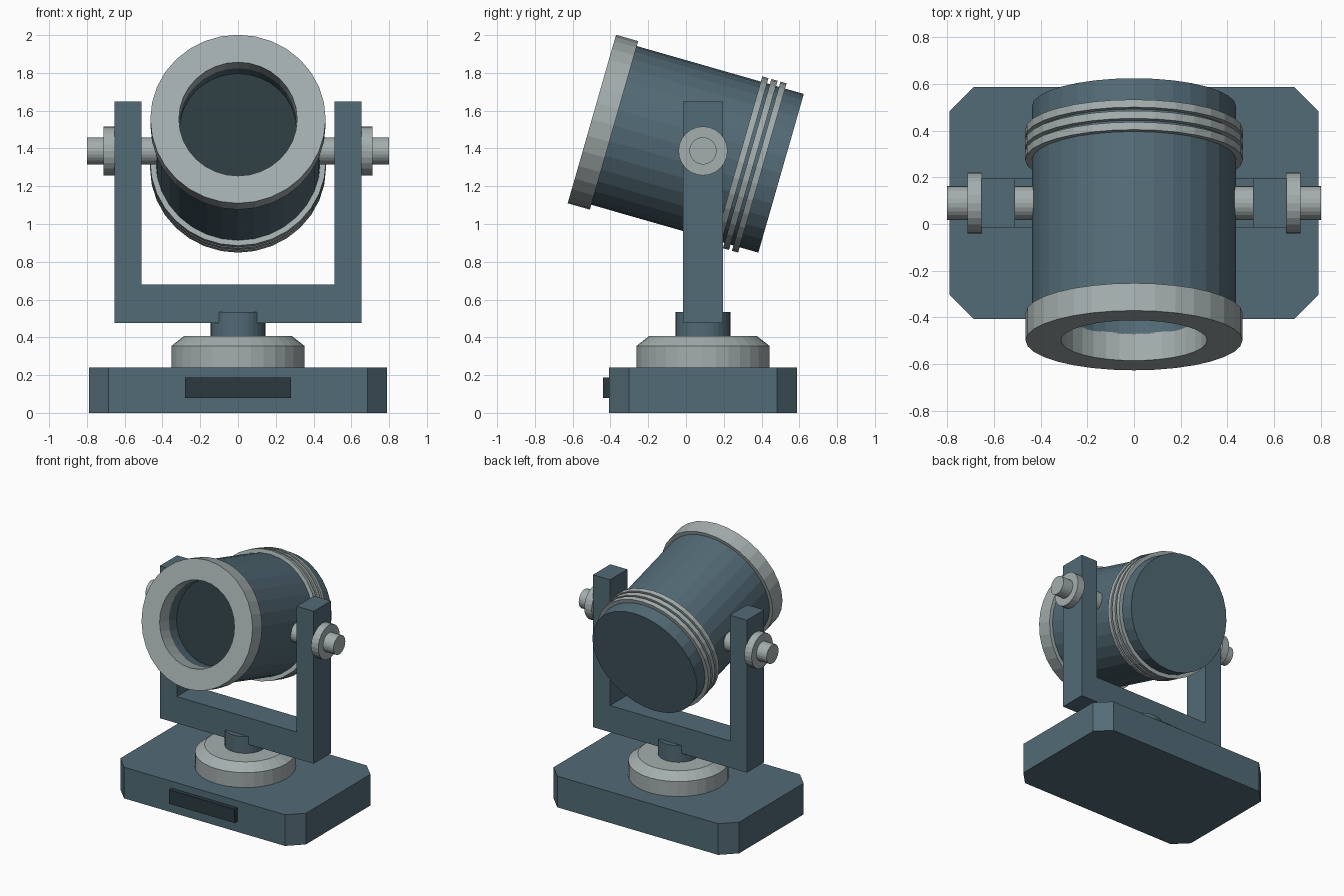
import bpy, bmesh
from math import cos, sin, pi, radians
from mathutils import Matrix

if "Cube" in bpy.data.objects:
    bpy.data.objects.remove(bpy.data.objects["Cube"])

CY = 0.09           # y of the turning axis
PIVOT_Z = 1.387     # height of the tilt axis
TILT = radians(16)


def material(name, rgb):
    m = bpy.data.materials.new(name)
    m.diffuse_color = (*rgb, 1)
    m.use_nodes = True
    m.node_tree.nodes["Principled BSDF"].inputs["Base Color"].default_value = m.diffuse_color
    return m


BLUE = material("blue_paint", (0.085, 0.145, 0.18))
GREY = material("grey_metal", (0.37, 0.42, 0.42))
DARK = material("dark_glass", (0.025, 0.042, 0.05))


def finish(name, bm, mat, matrix=Matrix()):
    bmesh.ops.recalc_face_normals(bm, faces=bm.faces)
    me = bpy.data.meshes.new(name)
    bm.to_mesh(me)
    bm.free()
    me.materials.append(mat)
    ob = bpy.data.objects.new(name, me)
    ob.matrix_world = matrix
    bpy.context.collection.objects.link(ob)
    return ob


def lathe(name, profile, mat, matrix, sides=32, closed=False):
    """Turn (radius, height) points about local z; capped unless closed."""
    bm = bmesh.new()
    rings = [[bm.verts.new((r * cos(2 * pi * i / sides), r * sin(2 * pi * i / sides), h))
              for i in range(sides)] for r, h in profile]
    pairs = list(zip(rings, rings[1:]))
    if closed:
        pairs.append((rings[-1], rings[0]))
    else:
        bm.faces.new(rings[0])
        bm.faces.new(rings[-1])
    for a, b in pairs:
        for i in range(sides):
            j = (i + 1) % sides
            bm.faces.new((a[i], a[j], b[j], b[i]))
    return finish(name, bm, mat, matrix)


def prism(name, outline, depth, mat, matrix):
    """Extrude a 2D outline along local z."""
    bm = bmesh.new()
    face = bm.faces.new([bm.verts.new((x, y, 0)) for x, y in outline])
    top = bmesh.ops.extrude_face_region(bm, geom=[face])["geom"]
    verts = [v for v in top if isinstance(v, bmesh.types.BMVert)]
    bmesh.ops.translate(bm, verts=verts, vec=(0, 0, depth))
    return finish(name, bm, mat, matrix)


def at(y=0, z=0):
    return Matrix.Translation((0, y, z))


UPRIGHT = Matrix.Rotation(pi / 2, 4, 'X')   # outline x,y -> x,z, extruded to -y

# Base with cut corners
X, Y, C = 0.79, 0.497, 0.105
base = [(X, C - Y), (X, Y - C), (X - C, Y), (C - X, Y),
        (-X, Y - C), (-X, C - Y), (C - X, -Y), (X - C, -Y)]
prism("base", base, 0.24, BLUE, at(CY))

# Front panel
panel = [(-0.28, 0.08), (0.28, 0.08), (0.28, 0.187), (-0.28, 0.187)]
prism("front_panel", panel, 0.05, DARK, at(-0.39) @ UPRIGHT)

# Turntable and post
lathe("turntable", [(0.352, 0.24), (0.352, 0.355), (0.285, 0.407)], GREY, at(CY))
lathe("post", [(0.145, 0.39), (0.145, 0.535)], BLUE, at(CY))

# U-shaped yoke
yoke = [(-0.655, 0.475), (0.655, 0.475), (0.655, 1.648), (0.51, 1.648),
        (0.51, 0.68), (-0.51, 0.68), (-0.51, 1.648), (-0.655, 1.648)]
prism("yoke", yoke, 0.21, BLUE, at(CY + 0.105) @ UPRIGHT)

# Tilt shafts and collars on both sides
for side, s in (("right", 1), ("left", -1)):
    m = at(CY, PIVOT_Z) @ Matrix.Rotation(s * pi / 2, 4, 'Y')
    lathe(side + "_shaft", [(0.072, 0.40), (0.072, 0.80)], GREY, m, 24)
    lathe(side + "_collar", [(0.13, 0.65), (0.13, 0.712)], GREY, m, 24)

# Lamp barrel with a recessed mouth, local z runs from front to back
barrel = at(CY, PIVOT_Z) @ Matrix.Rotation(-(pi / 2 + TILT), 4, 'X')
lathe("barrel", [(0.437, 0.43), (0.437, -0.495), (0.313, -0.495), (0.313, -0.38)], BLUE, barrel)
lathe("lens", [(0.311, -0.375), (0.311, -0.40)], DARK, barrel)


def band(name, inner, outer, start, end):
    lathe(name, [(inner, start), (outer, start), (outer, end), (inner, end)],
          GREY, barrel, closed=True)


# Front bezel and three cooling rings
band("front_bezel", 0.313, 0.464, -0.612, -0.49)
for i in range(3):
    band(f"cooling_ring_{i + 1}", 0.42, 0.466, 0.193 + 0.05 * i, 0.227 + 0.05 * i)
